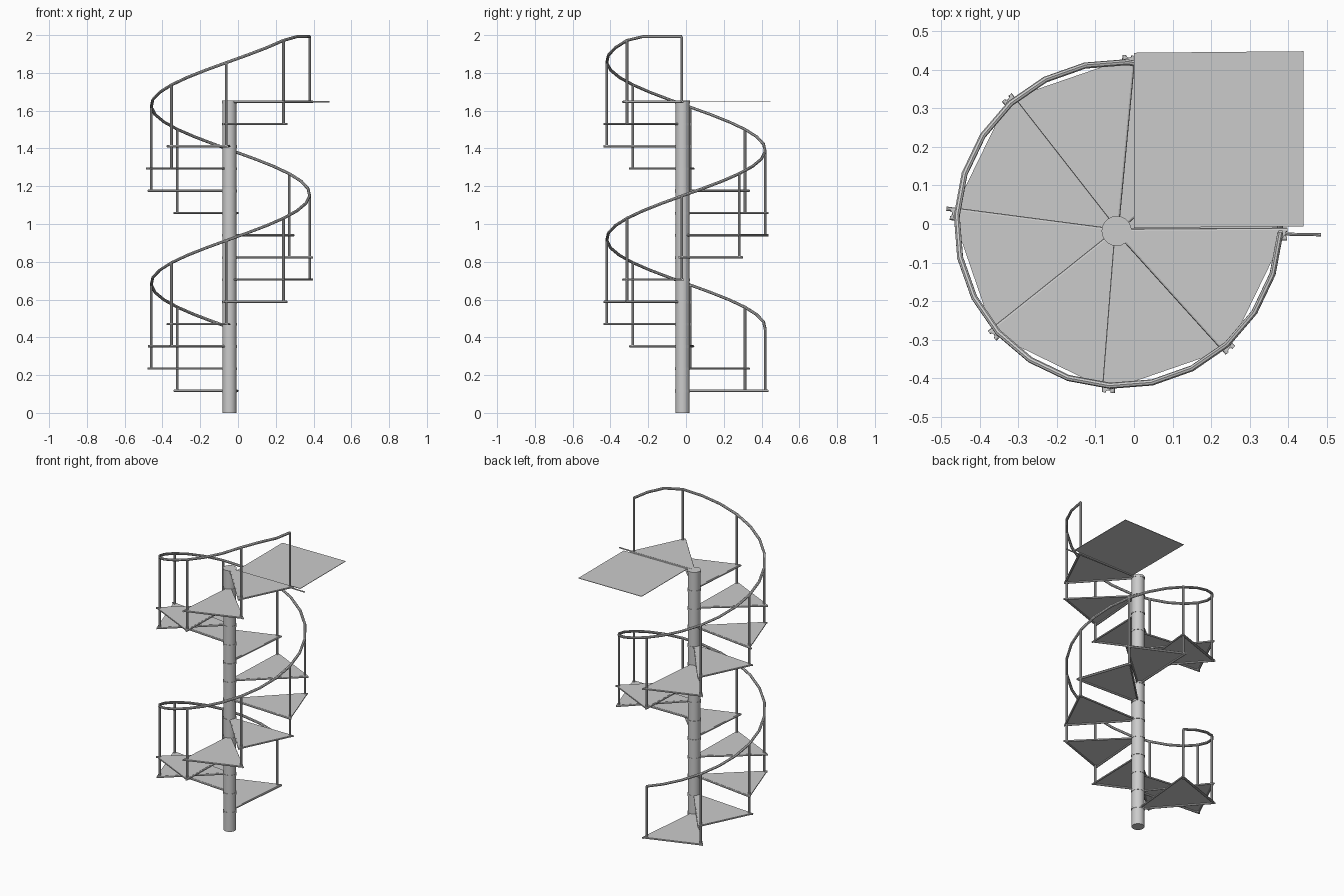
import bpy, bmesh
from math import cos, sin, radians
from mathutils import Vector

if "Cube" in bpy.data.objects:
    bpy.data.objects.remove(bpy.data.objects["Cube"])

POLE = (-0.045, -0.018)      # pole axis
CX, CY = -0.04, 0.0          # helix axis of rail and step corners
RISE, TURN, START = 0.1177, 45.0, 87.0
STEPS = 14


def spot(i, r, z, shift=0.0):
    a = radians(START + TURN * i + shift)
    return Vector((CX + r * cos(a), CY + r * sin(a), z))


def finish(bm, name):
    me = bpy.data.meshes.new(name)
    bmesh.ops.recalc_face_normals(bm, faces=bm.faces)
    bm.to_mesh(me)
    bm.free()
    ob = bpy.data.objects.new(name, me)
    bpy.context.collection.objects.link(ob)
    return ob


def smooth(ob):
    bpy.ops.object.select_all(action='DESELECT')
    ob.select_set(True)
    bpy.context.view_layer.objects.active = ob
    bpy.ops.object.shade_smooth_by_angle()


def rod(bm, a, b, r, sides=8):
    a, b = Vector(a), Vector(b)
    d = b - a
    m = d.to_track_quat('Z', 'Y').to_matrix().to_4x4()
    m.translation = (a + b) / 2
    bmesh.ops.create_cone(bm, cap_ends=True, segments=sides, radius1=r,
                          radius2=r, depth=d.length, matrix=m)


def slab(bm, pts, thick):
    low = [bm.verts.new(p - Vector((0, 0, thick / 2))) for p in pts]
    top = [bm.verts.new(p + Vector((0, 0, thick / 2))) for p in pts]
    bm.faces.new(low[::-1])
    bm.faces.new(top)
    n = len(pts)
    for k in range(n):
        bm.faces.new((low[k], low[(k + 1) % n], top[(k + 1) % n], top[k]))


# central pole with a collar at every step
bm = bmesh.new()
rod(bm, (*POLE, 0), (*POLE, 1.65), 0.037, 20)
for i in range(STEPS):
    z = RISE * (i + 1) - 0.001
    rod(bm, (*POLE, z - 0.008), (*POLE, z + 0.006), 0.039, 20)
smooth(finish(bm, "pole"))

# triangular steps: thin plate on a frame of round bars, overlapping slightly
for i in range(STEPS):
    z = RISE * (i + 1) - 0.001
    hub = Vector((*POLE, z))
    a, b = spot(i, 0.43, z, -2), spot(i + 1, 0.43, z, 1)
    bm = bmesh.new()
    top = Vector((0, 0, 0.005))
    out_a, out_b = (a - hub).normalized(), (b - hub).normalized()
    slab(bm, [hub + top, a + out_a * 0.007 + top, b + out_b * 0.007 + top], 0.003)
    rod(bm, hub, a + out_a * (0.018 if i == 10 else 0.008), 0.0055)
    rod(bm, hub, b + out_b * 0.008, 0.0055)
    rod(bm, a, b, 0.0055)
    smooth(finish(bm, f"step_{i + 1}"))

# square landing and its projecting support bar
zl = RISE * STEPS - 0.001
bm = bmesh.new()
slab(bm, [Vector(p) for p in ((0, -0.01, zl), (0.44, -0.006, zl),
                              (0.44, 0.448, zl), (0, 0.444, zl))], 0.003)
finish(bm, "landing")
bm = bmesh.new()
rod(bm, (*POLE, zl), (0.485, -0.028, zl), 0.004)
finish(bm, "landing_bar")


# handrail height climbs evenly and flattens at the top
def rail_z(t):
    return min(0.442 + RISE * t, 1.992)


# posts
bm = bmesh.new()
for i in range(STEPS + 1):
    foot = RISE * max(i, 1)
    rod(bm, spot(i, 0.42, foot - 0.006), spot(i, 0.42, rail_z(i)), 0.007)
smooth(finish(bm, "rail_posts"))

# spiral handrail
cu = bpy.data.curves.new("handrail", 'CURVE')
cu.dimensions = '3D'
cu.bevel_depth = 0.008
cu.bevel_resolution = 2
cu.use_fill_caps = True
sp = cu.splines.new('POLY')
n = STEPS * 3 + 1
sp.points.add(n - 1)
for k in range(n):
    sp.points[k].co = (*spot(k / 3, 0.42, rail_z(k / 3)), 1)
rail = bpy.data.objects.new("handrail", cu)
bpy.context.collection.objects.link(rail)
bpy.ops.object.select_all(action='DESELECT')
rail.select_set(True)
bpy.context.view_layer.objects.active = rail
bpy.ops.object.convert(target='MESH')
smooth(bpy.context.view_layer.objects.active)
